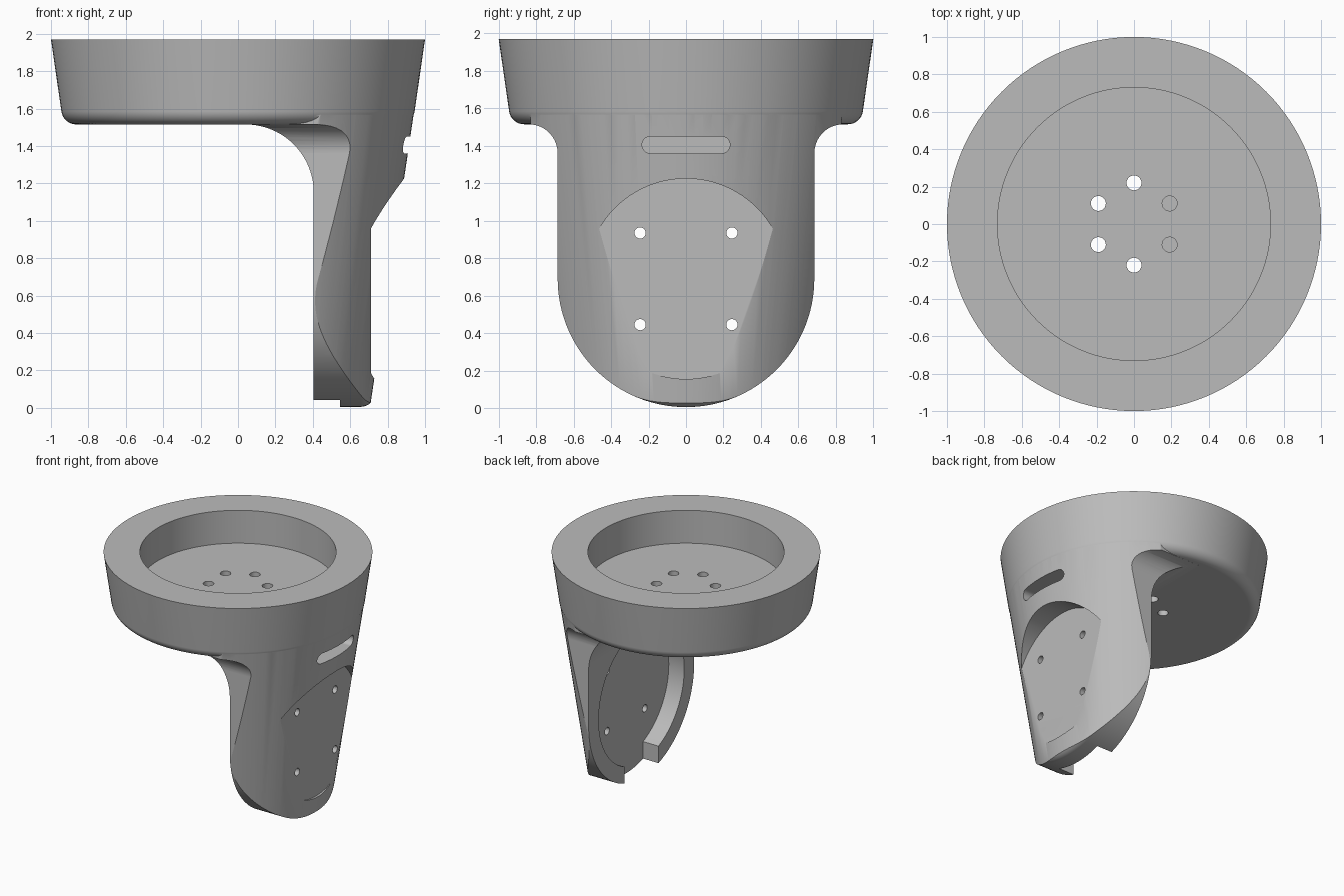
import bpy, bmesh
from math import sin, cos, pi, radians

cube = bpy.data.objects.get("Cube")
if cube:
    bpy.data.objects.remove(cube, do_unlink=True)

grey = bpy.data.materials.new("plain_grey")
grey.use_nodes = True
GREY = (0.5, 0.5, 0.5, 1)
grey.diffuse_color = GREY
grey.node_tree.nodes["Principled BSDF"].inputs["Base Color"].default_value = GREY

TOP, UNDER, MID = 1.97, 1.515, 0.69   # rim, cup underside, mount centre
TAPER, INNER, HALF = 0.149, 0.405, 0.685


def loft(name, rings):
    """Closed solid through rings of equal point count, capped at both ends."""
    bm = bmesh.new()
    loops = [[bm.verts.new(p) for p in ring] for ring in rings]
    n = len(loops[0])
    for a, b in zip(loops, loops[1:]):
        for i in range(n):
            j = (i + 1) % n
            bm.faces.new((a[i], a[j], b[j], b[i]))
    bm.faces.new(loops[0])
    bm.faces.new(loops[-1])
    bmesh.ops.recalc_face_normals(bm, faces=bm.faces)
    mesh = bpy.data.meshes.new(name)
    bm.to_mesh(mesh)
    bm.free()
    mesh.materials.append(grey)
    obj = bpy.data.objects.new(name, mesh)
    bpy.context.collection.objects.link(obj)
    return obj


def arc(cx, cy, r, start, end, steps):
    angles = [radians(start + (end - start) * i / steps) for i in range(steps + 1)]
    return [(cx + r * cos(a), cy + r * sin(a)) for a in angles]


def circle(cx, cy, r, steps):
    return arc(cx, cy, r, 0, 360, steps)[:-1]


def along_x(name, outline, x0, x1):
    return loft(name, [[(x, y, z) for y, z in outline] for x in (x0, x1)])


def along_z(name, outline, z0, z1):
    return loft(name, [[(x, y, z) for x, y in outline] for z in (z0, z1)])


def turned(name, profile, steps=128):
    return loft(name, [[(x, y, z) for x, y in circle(0, 0, r, steps)] for r, z in profile])


def combine(target, tool, operation="DIFFERENCE"):
    """Apply a boolean and discard the tool."""
    tool.hide_render = True
    mod = target.modifiers.new("combine", "BOOLEAN")
    mod.operation, mod.solver, mod.object = operation, "EXACT", tool
    bpy.context.view_layer.objects.active = target
    bpy.ops.object.modifier_apply(modifier=mod.name)
    bpy.data.objects.remove(tool, do_unlink=True)


def cone_radius(z):
    return 1 - TAPER * (TOP - z)


# Tapered cup with a rounded lower edge
edge = arc(0.865, UNDER + 0.08, 0.08, -90, -8, 8)
body = turned("holder_body", edge + [(1, TOP)])
combine(body, turned("cup_recess", [(0.73, 1.70), (0.73, 2.1)]))
for k in range(6):
    a = radians(30 + 60 * k)
    combine(body, along_z("drain_hole", circle(0.22 * cos(a), 0.22 * sin(a), 0.04, 24), 1.4, 1.8))


# Leg: U-shaped section flaring into the cup, with a rounded outer bottom edge
def leg_section(x, inset):
    half = HALF - inset
    flare = arc(half + 0.155, 1.36, 0.155, 180, 94, 10)
    right = flare[::-1]
    bowl = arc(0, MID, half, 0, -180, 64)
    left = [(-y, z) for y, z in flare]
    outline = [(right[0][0], 1.66)] + right + bowl + left + [(-right[0][0], 1.66)]
    return [(x, y, z) for y, z in outline]


rounding = [(0.655 + 0.08 * sin(t * pi / 16), 0.08 * (1 - cos(t * pi / 16))) for t in range(9)]
leg = loft("leg", [leg_section(x, i) for x, i in [(0.06, 0)] + rounding + [(1.1, 0.08)]])
combine(leg, turned("outer_taper", [(cone_radius(z) - 0.001, z) for z in (-0.2, 1.8)]), "INTERSECT")

# Open space under the cup, with a large fillet into the leg
space = [(-1.2, -0.3), (INNER, -0.3)] + arc(0.04, 1.15, INNER - 0.04, 0, 90, 20) + [(-1.2, UNDER)]
combine(leg, loft("under_space", [[(x, y, z) for x, z in space] for y in (-1.2, 1.2)]))

# Inner round pocket, open at the bottom through a notch
keyhole = arc(0, MID, 0.555, -66.5, 246.5, 80) + [(-0.22, -0.2), (0.22, -0.2)]
combine(leg, along_x("inner_pocket", keyhole, 0.2, 0.545))

# Outer flat mounting recess, its screw holes and the slot above
combine(leg, along_x("outer_recess", circle(0, MID, 0.535, 96), 0.71, 1.3))
for y in (-0.245, 0.245):
    for z in (MID - 0.245, MID + 0.245):
        combine(leg, along_x("screw_hole", circle(y, z, 0.03, 20), 0.45, 0.85))
slot = arc(0.19, 1.405, 0.045, -90, 90, 10) + arc(-0.19, 1.405, 0.045, 90, 270, 10)
combine(leg, along_x("slot", slot, 0.62, 1.2))

combine(body, leg, "UNION")

# Smooth curves, crisp edges
bpy.ops.object.select_all(action="DESELECT")
body.select_set(True)
bpy.context.view_layer.objects.active = body
bpy.ops.object.shade_smooth_by_angle(angle=radians(30))
normals = body.modifiers.new("even_normals", "WEIGHTED_NORMAL")
normals.keep_sharp = True
